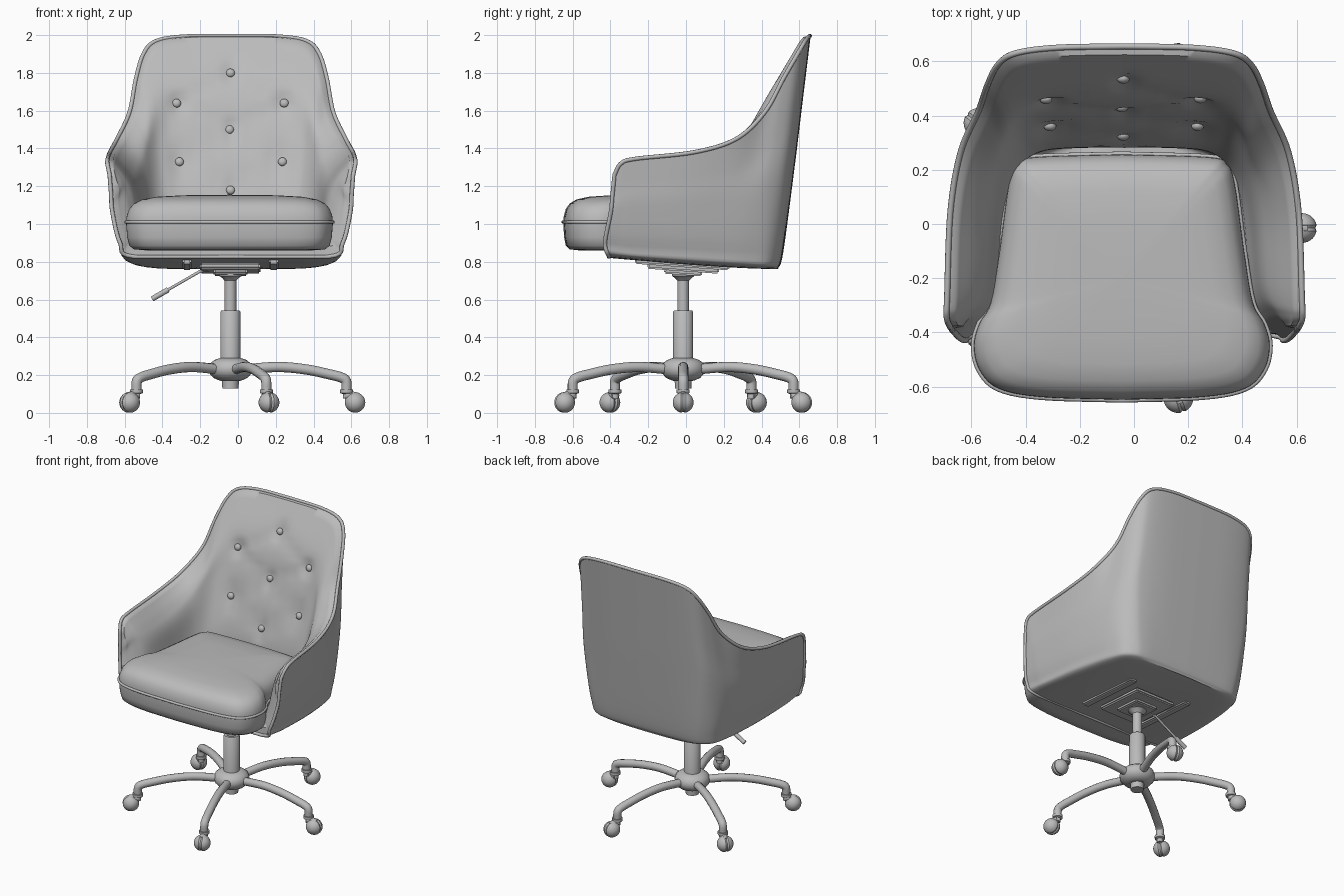
import bpy, bmesh, math
from mathutils import Vector, Matrix
from mathutils.bvhtree import BVHTree

if "Cube" in bpy.data.objects:
    bpy.data.objects.remove(bpy.data.objects["Cube"])

CX, HUB = -0.035, Vector((-0.04, -0.015, 0))
grey = bpy.data.materials.new("light_grey")
grey.diffuse_color = (0.5, 0.5, 0.5, 1)
grey.use_nodes = True
grey.node_tree.nodes["Principled BSDF"].inputs["Base Color"].default_value = grey.diffuse_color


def finish(name, bm, angle=40):
    bmesh.ops.remove_doubles(bm, verts=bm.verts, dist=0.0005)
    bmesh.ops.recalc_face_normals(bm, faces=bm.faces)
    me = bpy.data.meshes.new(name)
    bm.to_mesh(me)
    bm.free()
    ob = bpy.data.objects.new(name, me)
    bpy.context.collection.objects.link(ob)
    me.materials.append(grey)
    bpy.ops.object.select_all(action='DESELECT')
    ob.select_set(True)
    bpy.context.view_layer.objects.active = ob
    bpy.ops.object.shade_smooth_by_angle(angle=math.radians(angle))
    return ob


def smooth(pts, n):
    """Catmull-Rom samples through the points"""
    p = [Vector(q) for q in pts]
    p = [2 * p[0] - p[1]] + p + [2 * p[-1] - p[-2]]
    out = []
    for i in range(1, len(p) - 2):
        a, b, c, d = p[i - 1:i + 3]
        for k in range(n):
            t = k / n
            out.append(0.5 * (2 * b + (c - a) * t + (2 * a - 5 * b + 4 * c - d) * t * t
                              + (3 * b - a - 3 * c + d) * t ** 3))
    return out + [p[-2]]


def grid(bm, rows, close=False):
    vs = [[bm.verts.new(p) for p in r] for r in rows]
    pairs = list(zip(vs, vs[1:])) + ([(vs[-1], vs[0])] if close else [])
    for a, b in pairs:
        for k in range(len(a) - 1):
            bm.faces.new((a[k], a[k + 1], b[k + 1], b[k]))
    return vs


def lathe(name, prof, loc, mat=Matrix(), seg=32):
    bm = bmesh.new()
    grid(bm, [[mat @ Vector((r * math.cos(a), r * math.sin(a), z)) + Vector(loc) for r, z in prof]
              for a in (2 * math.pi * i / seg for i in range(seg))], True)
    return finish(name, bm)


def tube(name, pts, rad, closed=False, res=3):
    cu = bpy.data.curves.new(name, 'CURVE')
    cu.dimensions, cu.bevel_depth, cu.bevel_resolution, cu.use_fill_caps = '3D', rad, res, True
    sp = cu.splines.new('POLY')
    sp.points.add(len(pts) - 1)
    for q, p in zip(sp.points, pts):
        q.co = (*p, 1)
    sp.use_cyclic_u = closed
    ob = bpy.data.objects.new(name, cu)
    bpy.context.collection.objects.link(ob)
    bm = bmesh.new()
    bm.from_mesh(ob.to_mesh())
    bpy.data.objects.remove(ob)
    return finish(name, bm)


def mirror(p):
    return Vector((2 * CX - p.x, p.y, p.z))


# Shell guide rings: (half width, y, z) from arm front round to back centre
rim = [(.645, -.375, 1.26), (.657, -.34, 1.32), (.655, -.26, 1.345), (.643, .05, 1.38),
       (.605, .27, 1.45), (.54, .42, 1.59), (.505, .52, 1.77), (.465, .595, 1.9),
       (.4, .635, 1.967), (.25, .655, 1.992), (0, .66, 1.995)]
mid = [(.63, -.395, 1.06), (.635, -.34, 1.08), (.635, -.26, 1.09), (.62, 0, 1.1),
       (.595, .2, 1.12), (.565, .35, 1.15), (.53, .45, 1.2), (.48, .52, 1.25),
       (.41, .55, 1.28), (.25, .57, 1.3), (0, .575, 1.3)]
low = [(.59, -.425, .9), (.59, -.36, .89), (.59, -.26, .88), (.575, 0, .87),
       (.55, .2, .86), (.525, .33, .855), (.49, .43, .85), (.43, .485, .85),
       (.36, .505, .85), (.22, .512, .85), (0, .515, .85)]
inner_mid = [(.6, -.38, 1.1), (.55, -.33, 1.15), (.51, -.24, 1.17), (.49, 0, 1.2),
             (.47, .15, 1.25), (.44, .25, 1.32), (.4, .33, 1.4), (.35, .375, 1.46),
             (.29, .395, 1.49), (.16, .402, 1.5), (0, .405, 1.5)]
inner_low = [(.56, -.4, .92), (.5, -.34, .95), (.47, -.24, 1), (.45, 0, 1),
             (.43, .12, 1.02), (.4, .2, 1.05), (.36, .25, 1.08), (.31, .275, 1.1),
             (.25, .285, 1.1), (.13, .29, 1.1), (0, .29, 1.1)]


def under(y):
    return .768 + .06 * max(0, (.45 - y) / .88) ** 1.4


S, V = 8, 6
rim, mid, low, inner_mid, inner_low = [smooth(r, S) for r in (rim, mid, low, inner_mid, inner_low)]
columns = []
for r, m, l, im, il in zip(rim, mid, low, inner_mid, inner_low):
    by = l.y * .95
    bot = Vector((l.x * .87, by, under(by)))
    up = (r + m) / 2
    f = min(1, max(0, (r.y + .35) / .9))
    ri = r + Vector((-.03 * min(1, r.x / .3), -.035 * f, -.004))
    iu = (ri + im) / 2 + Vector((-.012 * min(1, r.x / .3), -.03 * f, 0))
    fl = Vector((il.x * .85, il.y, .88))
    outer = smooth([Vector((0, by, under(by))), bot, l, m, up, r], V)
    inner = smooth([ri, iu, im, il, fl, Vector((0, il.y, .88))], V)
    columns.append([Vector((max(0, p.x) + CX, p.y, p.z)) for p in outer + inner])

# Tufting: button positions in x, z and the creases that join them
tufts = [(-.04, 1.8), (-.325, 1.64), (.245, 1.64), (-.045, 1.5), (-.31, 1.33), (.235, 1.33), (-.04, 1.18)]
creases = [(0, 1), (0, 2), (1, 3), (2, 3), (3, 4), (3, 5), (4, 6), (5, 6)]


def tuft_depth(p):
    q = Vector((p.x, p.z))
    d = sum(.024 * math.exp(-(q - Vector(t)).length_squared / .0022) for t in tufts)
    c = 0
    for i, j in creases:
        a, b = Vector(tufts[i]), Vector(tufts[j])
        t = min(1, max(0, (q - a).dot(b - a) / (b - a).length_squared))
        c = max(c, .012 * math.exp(-(q - a.lerp(b, t)).length / .03))
    return d + c


half = len(columns[0]) // 2
for col in columns:
    for k in range(half + 1, len(col)):
        p = col[k]
        if p.z > 1.1 and p.y > .15:
            p.y += tuft_depth(p) * min(1, (p.y - .15) / .1)

# Upholstered shell with arms and back
bm = bmesh.new()
rows = columns + [[mirror(p) for p in c] for c in reversed(columns[:-1])]
vs = grid(bm, rows)
for c in (vs[0], vs[-1]):
    for k in range(half - 1):
        bm.faces.new((c[k], c[k + 1], c[-2 - k], c[-1 - k]))
bmesh.ops.remove_doubles(bm, verts=bm.verts, dist=.0005)
bm.normal_update()
tree = BVHTree.FromBMesh(bm)
finish("shell", bm, 50)

# Piping around the shell rim and down the arm fronts
path = columns[0][V:half - 1] + [c[half - 1] for c in columns]
path = [p + Vector((0, -.004, .001)) for p in path]
tube("shell_piping", path + [mirror(p) for p in reversed(path[:-1])], .011, True)

# Back buttons
for x, z in tufts:
    hit = tree.ray_cast(Vector((x, -.2, z)), Vector((0, 1, 0)))[0]
    y = hit.y if hit else .4
    prof = [(.023 * math.cos(a), .016 * math.sin(a)) for a in (math.pi / 2 * k / 6 for k in range(7))]
    lathe("button", [(0, -.01), (.023, -.01)] + prof, (x, y - .004, z),
          Matrix.Rotation(math.radians(75), 4, 'X'), 20)

# Seat cushion, wider in front of the arms
plan = smooth([(0, -.652, 0), (.3, -.642, 0), (.46, -.61, 0), (.53, -.54, 0), (.55, -.45, 0),
               (.53, -.37, 0), (.487, -.29, 0), (.455, -.1, 0), (.42, .15, 0), (.39, .225, 0),
               (.32, .25, 0), (0, .26, 0)], 5)
plan = plan + [Vector((-p.x, p.y, 0)) for p in reversed(plan[1:-1])]
SC = Vector((-.045, -.2, 0))


def ring(s, z):
    return [Vector((SC.x + p.x * s, SC.y + (p.y - SC.y) * s, z)) for p in plan]


layers = [(0, .86), (.8, .86), (.92, .866), (.965, .885), (.985, .93), (.995, 1.0), (.99, 1.04),
          (.965, 1.08), (.92, 1.108), (.84, 1.13), (.7, 1.144), (.45, 1.152), (0, 1.155)]
bm = bmesh.new()
grid(bm, list(zip(*[ring(s, z) for s, z in layers])), True)
finish("seat_cushion", bm, 60)
tube("seat_piping", ring(.997, 1.01), .009, True)


def block(name, size, loc, rot=(0, 0, 0), bev=.008):
    bm = bmesh.new()
    bmesh.ops.create_cube(bm, size=1)
    bmesh.ops.scale(bm, vec=size, verts=bm.verts)
    bmesh.ops.bevel(bm, geom=bm.edges[:], offset=bev, segments=2, affect='EDGES')
    ob = finish(name, bm)
    ob.location, ob.rotation_euler = loc, rot


# Mounting plate, rails and tilt lever under the seat
tilt = math.radians(-4)
block("mounting_plate", (.32, .38, .03), (-.04, -.015, .765), (tilt, 0, 0))
block("tilt_housing", (.18, .2, .04), (-.04, -.015, .75), (tilt, 0, 0))
for x in (-.27, .19):
    block("seat_rail", (.05, .5, .03), (x, -.02, .787), (tilt, 0, 0))
tube("lever_rod", [(-.1, -.02, .765), (-.2, -.02, .75), (-.4, -.02, .635)], .008)
tube("lever_handle", [(-.37, -.02, .652), (-.4, -.02, .635), (-.455, -.02, .603)], .015)

# Gas column and hub
lathe("gas_column", [(0, .13), (.043, .13), (.045, .17), (.053, .17), (.053, .535), (.047, .543), (.031, .543),
                     (.031, .7), (.045, .715), (.06, .725), (.06, .755), (0, .755)], HUB)
lathe("hub", [(0, .172), (.06, .172), (.09, .185), (.112, .21), (.116, .235), (.108, .262), (.085, .28),
              (.056, .29), (0, .29)], HUB)

# Five legs with casters
leg = smooth([(.07, 0, .23), (.25, 0, .243), (.4, 0, .23), (.52, 0, .205), (.585, 0, .188),
              (.612, 0, .168), (.615, 0, .12)], 6)
ball = [(.055 * math.cos(a), .055 * math.sin(a)) for a in (math.pi * (k / 16 - .5) for k in range(17))]
ball[8] = (.049, 0)
for i in range(5):
    rot = Matrix.Rotation(math.radians(72 * i), 4, 'Z')
    put = lambda x, y, z: rot @ Vector((x, y, z)) + HUB
    tube("leg", [put(*p) for p in leg], .027, res=4)
    lathe("caster_stem", [(0, .075), (.02, .075), (.02, .1), (.034, .105), (.034, .125), (0, .125)],
          put(.615, 0, 0), seg=20)
    lathe("caster_wheel", ball, put(.66, 0, .055), rot @ Matrix.Rotation(math.pi / 2, 4, 'X'), 28)
    tube("caster_hood", [put(.61, 0, .095), put(.64, 0, .09), put(.675, 0, .082)], .026)
